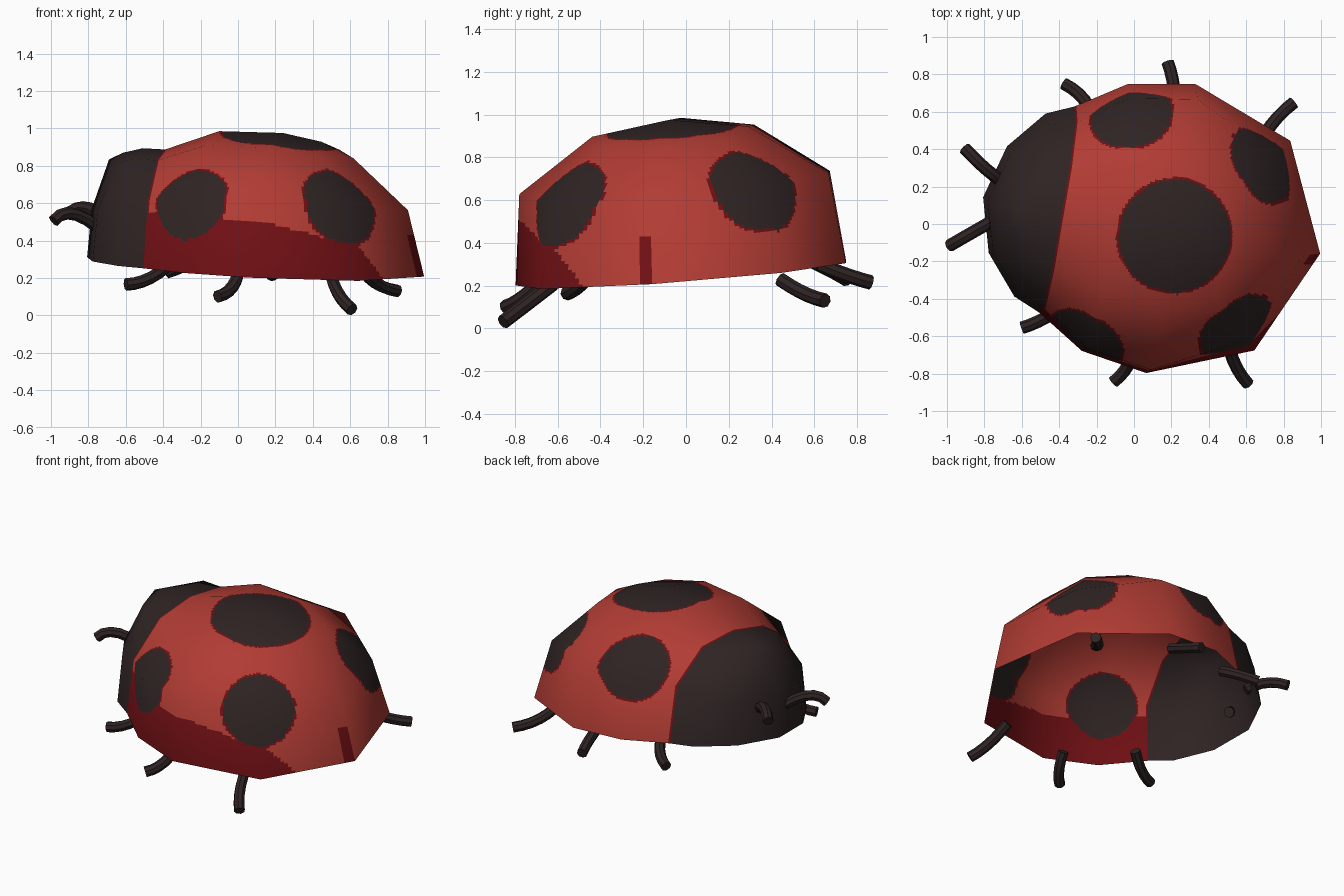
import bpy, bmesh
from mathutils import Vector, Matrix

if "Cube" in bpy.data.objects:
    bpy.data.objects.remove(bpy.data.objects["Cube"])


def material(name, rgb):
    m = bpy.data.materials.new(name)
    m.diffuse_color = (*rgb, 1)
    m.use_nodes = True
    m.node_tree.nodes["Principled BSDF"].inputs["Base Color"].default_value = m.diffuse_color
    return m


RED = material("shell red", (0.44, 0.045, 0.034))
BLACK = material("warm black", (0.028, 0.017, 0.017))
DARK = material("dark red", (0.16, 0.005, 0.007))

# The body is built straight, then turned and tipped slightly by this frame
N = Vector((0.045, -0.075, 1)).normalized()
U = Vector((0.986, -0.165, -0.057)).normalized()
V = N.cross(U)
FRAME = Matrix.Translation((0.05, 0, 0.262)) @ Matrix((U, V, N)).transposed().to_4x4()

# Half shell: each column runs rim, lower ring, upper ring, spine (tail to nose)
COLUMNS = [
    [(.96, 0, 0), (.856, 0, .35), (.55, 0, .61), (.55, 0, .61)],
    [(.70, .57, 0), (.62, .50, .38), (.42, .30, .63), (.37, 0, .69)],
    [(.15, .785, 0), (.15, .735, .425), (.15, .37, .67), (.16, 0, .725)],
    [(-.21, .725, 0), (-.21, .68, .42), (-.20, .34, .66), (-.185, 0, .715)],
    [(-.47, .56, 0), (-.47, .50, .36), (-.47, .27, .56), (-.474, 0, .60)],
    [(-.616, .497, 0), (-.61, .46, .30), (-.60, .25, .56), (-.595, 0, .60)],
    [(-.79, .29, 0), (-.78, .27, .27), (-.71, .17, .52), (-.70, 0, .57)],
    [(-.87, 0, 0), (-.857, 0, .26), (-.775, 0, .53), (-.775, 0, .53)],
]

# Spots: centre on the shell and radius
SPOTS = [(Vector(c), r) for c, r in (
    ((.14, .01, .72), .305),
    ((-.20, .62, .47), .225), ((-.24, -.68, .40), .225),
    ((.58, .47, .41), .225), ((.58, -.46, .40), .225))]


def shell_colour(p):
    u, v, h = p
    if u < -.47:
        return 1
    gap = min((p - c).length - r for c, r in SPOTS)
    if gap < 0:
        return 1
    if gap < .012 or u < -.458:
        return 2
    if v < 0 and h < min(.30, .35 - .25 * u, 1.5 * (.8 - u)):
        return 2
    if abs(v + .03) < .028 and u > .8 and h < .22:
        return 2
    return 0


def build_shell():
    bm = bmesh.new()
    for side in (1, -1):
        for a, b in zip(COLUMNS, COLUMNS[1:]):
            for k in range(3):
                pts = []
                for p in (a[k], b[k], b[k + 1], a[k + 1]):
                    q = (p[0], p[1] * side, p[2])
                    if q not in pts:
                        pts.append(q)
                bm.faces.new([bm.verts.new(q) for q in pts])
    bmesh.ops.remove_doubles(bm, verts=bm.verts[:], dist=1e-4)
    bmesh.ops.recalc_face_normals(bm, faces=bm.faces[:])
    if sum(f.normal.z * f.calc_area() for f in bm.faces) < 0:
        bmesh.ops.reverse_faces(bm, faces=bm.faces[:])
    bm.normal_update()
    # Keep the smooth normals of the coarse shell while cutting it finely
    lay = bm.verts.layers.float_vector.new("coarse")
    for v in bm.verts:
        v[lay] = v.normal
    bmesh.ops.subdivide_edges(bm, edges=bm.edges[:], cuts=26, use_grid_fill=True)
    bm.normal_update()
    for f in bm.faces:
        f.smooth = True
        f.material_index = shell_colour(f.calc_center_median())
    normals = []
    rot = FRAME.to_3x3()
    for v in bm.verts:
        n = Vector(v[lay])
        if n.length < 1e-3:
            n = v.normal.copy()
        normals.append((rot @ n).normalized())
    bm.verts.layers.float_vector.remove(lay)
    bm.transform(FRAME)
    me = bpy.data.meshes.new("body_shell")
    bm.to_mesh(me)
    bm.free()
    for m in (RED, BLACK, DARK):
        me.materials.append(m)
    me.normals_split_custom_set_from_vertices(normals)
    bpy.context.collection.objects.link(bpy.data.objects.new("body_shell", me))


def tube(name, a, b, c, radius=.034):
    """Bent round limb through three points."""
    a, b, c = Vector(a), Vector(b), Vector(c)
    ctrl = 2 * b - (a + c) / 2
    cu = bpy.data.curves.new(name, 'CURVE')
    cu.dimensions = '3D'
    cu.bevel_depth = radius
    cu.bevel_resolution = 2
    cu.use_fill_caps = True
    sp = cu.splines.new('POLY')
    sp.points.add(5)
    for i, pt in enumerate(sp.points):
        t = i / 5
        pt.co = (*(a * (1 - t) ** 2 + ctrl * 2 * t * (1 - t) + c * t * t), 1)
    tmp = bpy.data.objects.new(name + "_curve", cu)
    bpy.context.collection.objects.link(tmp)
    bpy.context.view_layer.update()
    me = bpy.data.meshes.new_from_object(
        tmp.evaluated_get(bpy.context.evaluated_depsgraph_get()))
    bpy.data.objects.remove(tmp)
    me.materials.clear()
    me.materials.append(BLACK)
    ob = bpy.data.objects.new(name, me)
    bpy.context.collection.objects.link(ob)
    bpy.ops.object.select_all(action='DESELECT')
    ob.select_set(True)
    bpy.context.view_layer.objects.active = ob
    bpy.ops.object.shade_smooth_by_angle()


build_shell()

# Legs: root, bend, tip
LEGS = {
    "leg_left_front": ((-.38, -.44, .26), (-.49, -.51, .19), (-.60, -.555, .165)),
    "leg_left_middle": ((0, -.68, .22), (-.04, -.77, .14), (-.11, -.845, .10)),
    "leg_left_back": ((.50, -.62, .21), (.54, -.75, .11), (.61, -.855, .03)),
    "leg_right_front": ((-.22, .58, .32), (-.28, .68, .27), (-.375, .75, .23)),
    "leg_right_middle": ((.22, .62, .30), (.21, .75, .25), (.18, .865, .215)),
    "leg_right_back": ((.68, .44, .23), (.75, .55, .165), (.855, .65, .13)),
}
for name, pts in LEGS.items():
    tube(name, *pts)

# Antennae
tube("antenna_right", (-.71, .23, .52), (-.81, .31, .575), (-.905, .405, .55))
tube("antenna_left", (-.75, .02, .47), (-.89, -.06, .545), (-.985, -.115, .505))
